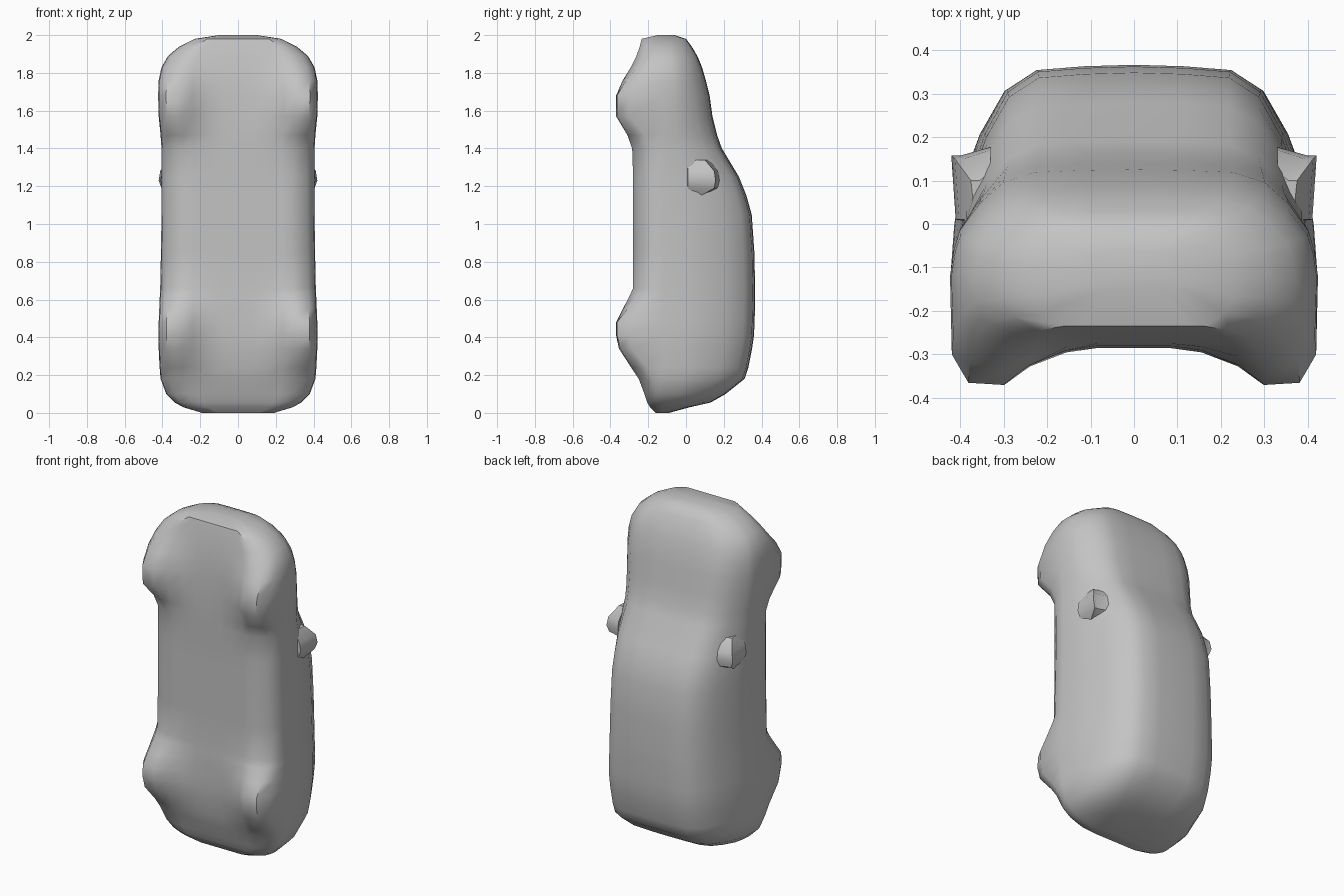
import bpy, bmesh

if "Cube" in bpy.data.objects:
    bpy.data.objects.remove(bpy.data.objects["Cube"])

grey = bpy.data.materials.new("plain grey")
grey.diffuse_color = (0.55, 0.55, 0.55, 1)
grey.use_nodes = True
grey.node_tree.nodes["Principled BSDF"].inputs["Base Color"].default_value = grey.diffuse_color


def finish(name, bm, angle):
    bmesh.ops.recalc_face_normals(bm, faces=bm.faces[:])
    me = bpy.data.meshes.new(name)
    bm.to_mesh(me)
    bm.free()
    ob = bpy.data.objects.new(name, me)
    bpy.context.collection.objects.link(ob)
    me.materials.append(grey)
    bpy.ops.object.select_all(action='DESELECT')
    ob.select_set(True)
    bpy.context.view_layer.objects.active = ob
    bpy.ops.object.shade_smooth_by_angle(angle=angle)
    return ob


def loft(name, rings, angle=0.7):
    """Skin a list of closed rings and cap both ends."""
    bm = bmesh.new()
    loops = [[bm.verts.new(p) for p in ring] for ring in rings]
    n = len(loops[0])
    for a, b in zip(loops, loops[1:]):
        for i in range(n):
            j = (i + 1) % n
            bm.faces.new((a[i], a[j], b[j], b[i]))
    bm.faces.new(loops[0])
    bm.faces.new(loops[-1])
    return finish(name, bm, angle)


# Body stations, tail to nose: z, half width, roof y, floor y, wheel y
STATIONS = [
    (0.00, .19, -.09, -.16, -.16), (0.03, .29, .02, -.19, -.19),
    (0.055, .335, .13, -.205, -.205), (0.10, .38, .21, -.22, -.22),
    (0.18, .41, .31, -.25, -.25), (0.24, .415, .33, -.265, -.29),
    (0.34, .42, .35, -.28, -.355), (0.41, .422, .36, -.285, -.37),
    (0.48, .42, .363, -.285, -.37), (0.55, .417, .365, -.285, -.335),
    (0.62, .414, .366, -.283, -.298), (0.66, .412, .366, -.28, -.28),
    (0.85, .408, .362, -.28, -.28), (1.05, .405, .348, -.28, -.28),
    (1.15, .405, .32, -.28, -.28), (1.25, .405, .28, -.28, -.28),
    (1.40, .405, .19, -.285, -.285), (1.47, .41, .165, -.285, -.31),
    (1.57, .42, .14, -.285, -.37), (1.68, .423, .125, -.28, -.37),
    (1.76, .42, .105, -.275, -.335), (1.83, .405, .085, -.265, -.292),
    (1.89, .37, .06, -.255, -.262), (1.94, .31, .03, -.245, -.245),
    (1.98, .23, .00, -.235, -.235), (2.00, .10, -.06, -.15, -.15)]
BELT = -0.12
# Upper cross-section: fraction of half width, fraction of height over belt
UPPER = [(1, 0), (.98, .24), (.95, .42), (.84, .68), (.71, .88), (.54, .975), (.28, .993)]
# Floor cross-section: fraction of half width, share of the wheel bulge
FLOOR = [(.2, 0), (.37, .12), (.57, .5), (.71, 1)]


def section(z, w, top, floor, wheel):
    bulge = min(1, (floor - wheel) / .08)
    half = [(w * x, floor + (wheel - floor) * s) for x, s in FLOOR]
    half.append((w * .9, BELT + (wheel - BELT) * (.74 + .24 * bulge)))
    half.append((w * .99, BELT + (wheel - BELT) * (.4 + .32 * bulge)))
    half += [(w * x, BELT + (top - BELT) * h) for x, h in UPPER]
    ring = [(0, floor)] + half + [(0, top)] + [(-x, y) for x, y in reversed(half)]
    return [(x, y, z) for x, y in ring]


# Body with blended wheel bulges
loft("car_body", [section(*s) for s in STATIONS])

# Door mirrors
for side, label in ((1, "right"), (-1, "left")):
    rings = []
    for z, reach, lift in ((1.15, .375, .08), (1.19, .405, .15),
                           (1.23, .42, .157), (1.28, .412, .15), (1.34, .375, .10)):
        pts = [(.33, lift + .02), (reach - .02, lift), (reach, lift), (reach - .01, .01), (.33, .0)]
        rings.append([(side * x, y, z) for x, y in pts])
    loft("mirror_" + label, rings, 0.6)
